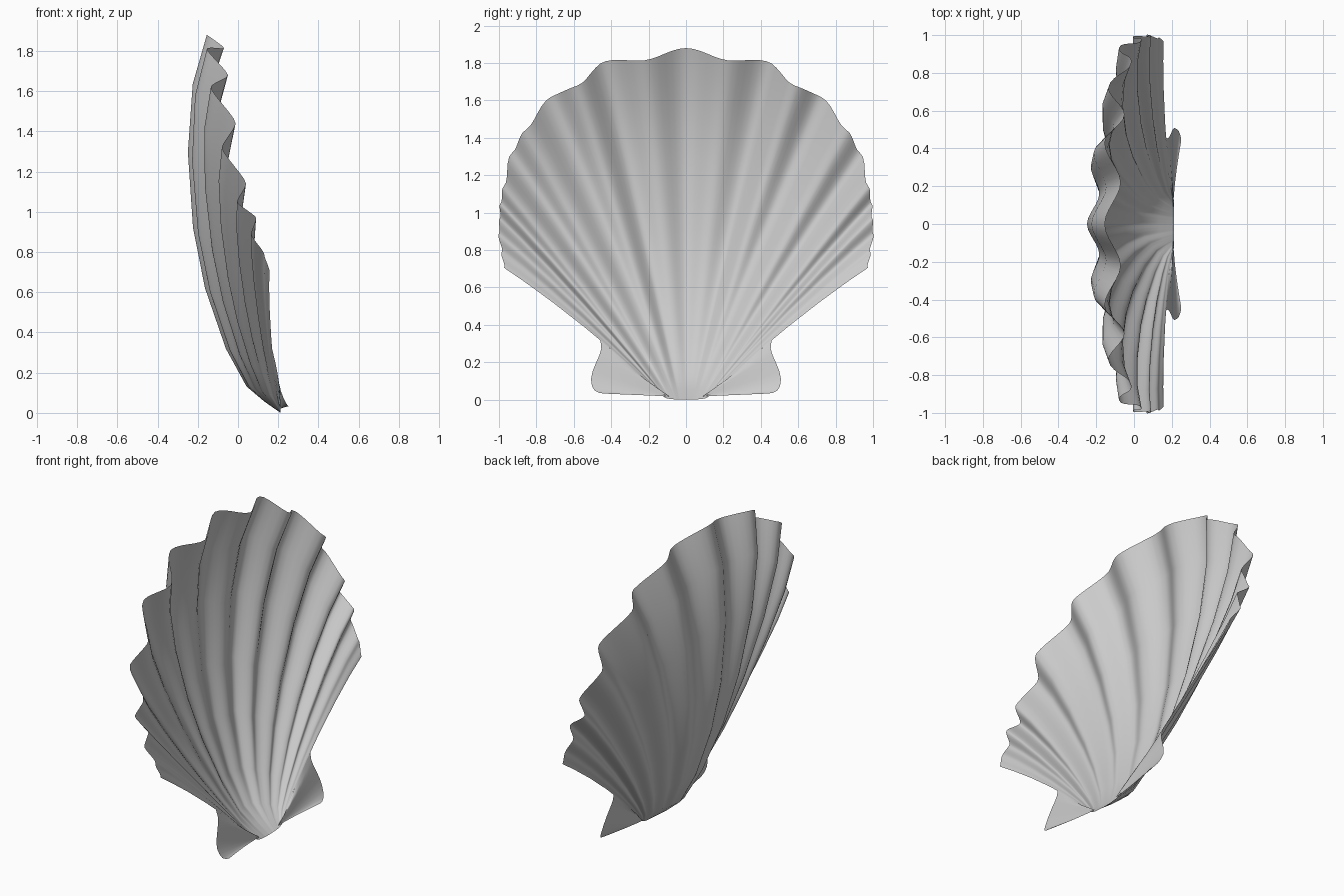
import bpy, math

if "Cube" in bpy.data.objects:
    bpy.data.objects.remove(bpy.data.objects["Cube"])

# Rim of one half: alternating outer ridge / inner valley (y, z, x)
RIM = [(0, 1.88, -.155), (.22, 1.815, -.07), (.43, 1.81, -.155), (.58, 1.68, -.05),
       (.72, 1.62, -.135), (.86, 1.44, -.012), (.93, 1.32, -.08), (.975, 1.14, .04),
       (.992, 1.05, -.005), (.995, .97, .09), (1.0, .89, .065), (.985, .79, .13),
       (.972, .705, .157)]
# How strongly each ridge / valley bulges, relative to the centre line
SCALE = [1, .97, .9, .78, .66, .56, .46, .36, .27, .2, .15, .11, .08]
# Bulge of the centre line along its length (t, depth)
BULGE = [(0, 0), (.03, .07), (.07, .144), (.17, .21), (.33, .255), (.49, .256),
         (.69, .208), (.87, .118), (1, 0)]
SUB = 6
LAST = len(RIM) - 1


def lerp(a, b, f):
    return a + (b - a) * f


def rim_at(k, f):
    """Angle runs evenly, radius and depth ease in and out to form round ribs."""
    if f == 0:
        return RIM[k], SCALE[k]
    (y0, z0, x0), (y1, z1, x1) = RIM[k], RIM[k + 1]
    s = f * f * (3 - 2 * f)
    a = lerp(math.atan2(y0, z0), math.atan2(y1, z1), f)
    r = lerp(math.hypot(y0, z0), math.hypot(y1, z1), s)
    return (r * math.sin(a), r * math.cos(a), lerp(x0, x1, s)), lerp(SCALE[k], SCALE[k + 1], f)


def shell_column(i):
    k, f = divmod(i, SUB)
    (y, z, x), sc = rim_at(k, f / SUB)
    g = i / (SUB * LAST)
    hy, hz = .125 * math.sin(math.atan2(y, z)) / .81, .02 * g * g
    return [(lerp(.212, x, t) - sc * d, lerp(hy, y, t),
             lerp(hz, z, t) + .12 * g * t * (1 - t)) for t, d in BULGE]


def grid_object(name, columns):
    n = len(columns[0])
    verts = [p for c in columns for p in c]
    faces = [(i * n + j, (i + 1) * n + j, (i + 1) * n + j + 1, i * n + j + 1)
             for i in range(len(columns) - 1) for j in range(n - 1)]
    me = bpy.data.meshes.new(name)
    me.from_pydata(verts, [], faces)
    me.shade_smooth()
    ob = bpy.data.objects.new(name, me)
    bpy.context.collection.objects.link(ob)
    m = ob.modifiers.new("mirror", 'MIRROR')
    m.use_axis = (False, True, False)
    m.merge_threshold = .0005
    return ob


# Ribbed fan
grid_object("ribbed_shell", [shell_column(i) for i in range(SUB * LAST + 1)])

# Hinge ears: rays from the hinge out to a rounded outline (x, y, z)
OUTLINE = [(.25, .44, .033), (.247, .465, .037), (.238, .49, .05), (.226, .503, .075),
           (.213, .508, .11), (.204, .5, .15), (.196, .48, .2), (.188, .462, .24),
           (.18, .453, .275), (.172, .457, .313)]
STEPS = 6
ear = []
for x, y, z in OUTLINE:
    ear.append([(lerp(.208, x, (j / STEPS) ** 1.5), lerp(.09, y, j / STEPS),
                 lerp(.018, z, j / STEPS)) for j in range(STEPS + 1)])
# Last ray follows the side edge of the fan
edge = shell_column(SUB * LAST)


def edge_at(y):
    for a, b in zip(edge, edge[1:]):
        if a[1] <= y <= b[1]:
            f = (y - a[1]) / (b[1] - a[1])
            return tuple(lerp(p, q, f) for p, q in zip(a, b))
    return edge[0]


ear[-1] = [edge_at(lerp(.125, .457, j / STEPS)) for j in range(STEPS + 1)]
grid_object("hinge_ear", ear)
